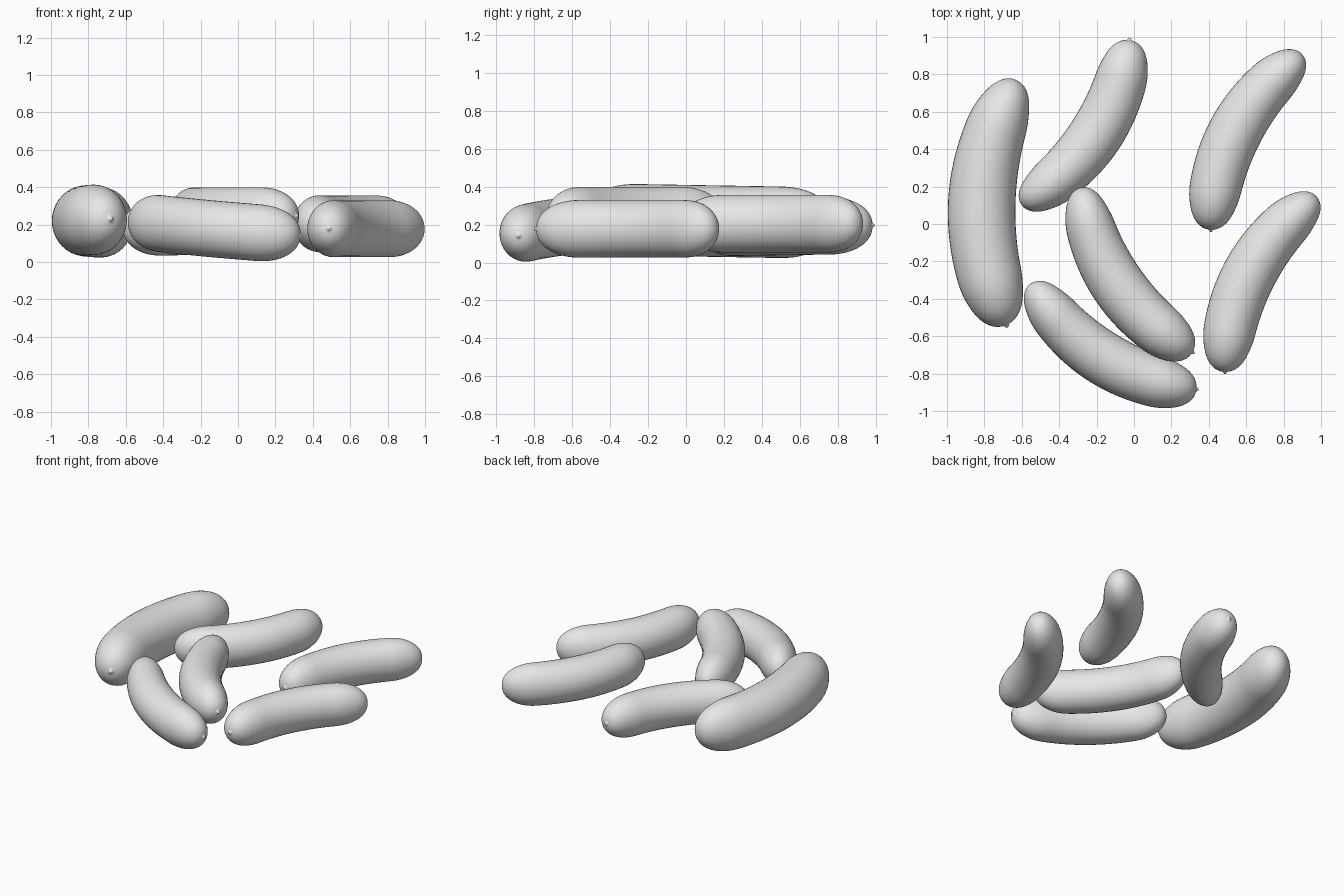
import bpy, bmesh, math
from mathutils import Vector

cube = bpy.data.objects.get("Cube")
if cube:
    bpy.data.objects.remove(cube, do_unlink=True)

CHORD = 0.846            # distance between the centres of the two rounded ends
BEND = 0.084             # sideways bow of the centreline
START, END = -0.13, 1.115  # tips, as fractions of the chord
TAPER = 0.26             # length over which each end rounds off
POWER = 2.2
SIDES = 40
RINGS = 64

grey = bpy.data.materials.new("plain_grey")
grey.use_nodes = True
grey.diffuse_color = (0.8, 0.8, 0.8, 1)
grey.node_tree.nodes["Principled BSDF"].inputs["Base Color"].default_value = (0.8, 0.8, 0.8, 1)


def section(u):
    """Centre, tangent, half width and half height at fraction u of the chord."""
    centre = Vector((CHORD * u, 4 * BEND * u * (1 - u), 0))
    tangent = Vector((CHORD, 4 * BEND * (1 - 2 * u), 0)).normalized()
    q = max(0, 1 - min(u - START, END - u) / TAPER)
    rounding = max(0, 1 - q ** POWER) ** (1 / POWER)
    width = 0.135 - 0.012 * u + 0.016 * math.sin(math.pi * min(1, max(0, u)))
    return centre, tangent, width * rounding, 0.152 * rounding


def sausage_mesh():
    # Cosine spacing packs the rings towards the rounded ends
    steps = [(1 - math.cos(math.pi * i / RINGS)) / 2 for i in range(1, RINGS)]
    body = [section(START + (END - START) * s) for s in steps]
    # Tiny pinched knot at the first tip
    tip, tangent, _, _ = section(START)
    knot = [(tip - tangent * d, tangent, r, r) for d, r in ((0.012, 0.005), (0.006, 0.008))]
    rings = knot + body

    bm = bmesh.new()
    loops = []
    for c, t, w, h in rings:
        side = Vector((-t.y, t.x, 0))
        loop = []
        for k in range(SIDES):
            a = 2 * math.pi * k / SIDES
            loop.append(bm.verts.new(c + side * w * math.cos(a) + Vector((0, 0, h * math.sin(a)))))
        loops.append(loop)
    for a, b in zip(loops, loops[1:]):
        for k in range(SIDES):
            n = (k + 1) % SIDES
            bm.faces.new((a[k], a[n], b[n], b[k]))
    # Close both tips with fans
    for loop, point in ((loops[0], knot[0][0]), (loops[-1], section(END)[0])):
        pole = bm.verts.new(point)
        for k in range(SIDES):
            bm.faces.new((loop[k], loop[(k + 1) % SIDES], pole))
    bmesh.ops.recalc_face_normals(bm, faces=bm.faces)
    for f in bm.faces:
        f.smooth = True
    mesh = bpy.data.meshes.new("sausage")
    bm.to_mesh(mesh)
    bm.free()
    mesh.materials.append(grey)
    return mesh


# Centres of the knotted end and the plain end of each sausage
placements = {
    "large_right_sausage": ((-0.736, -0.40, 0.228), (-0.682, 0.648, 0.21)),
    "back_sausage": ((-0.045, 0.865, 0.195), (-0.515, 0.165, 0.185)),
    "back_left_sausage": ((0.42, 0.09, 0.205), (0.82, 0.835, 0.205)),
    "front_left_sausage": ((0.495, -0.67, 0.178), (0.897, 0.075, 0.178)),
    "middle_sausage": ((0.21, -0.62, 0.247), (-0.26, 0.09, 0.247)),
    "front_sausage": ((0.215, -0.865, 0.149), (-0.49, -0.405, 0.215)),
}

mesh = sausage_mesh()
for name, (near, far) in placements.items():
    near, far = Vector(near), Vector(far)
    run = far - near
    obj = bpy.data.objects.new(name, mesh)
    obj.location = near
    pitch = math.asin(run.z / run.length)
    obj.rotation_euler = (0, -pitch, math.atan2(run.y, run.x))
    obj.scale = [run.length / CHORD] * 3
    bpy.context.scene.collection.objects.link(obj)
